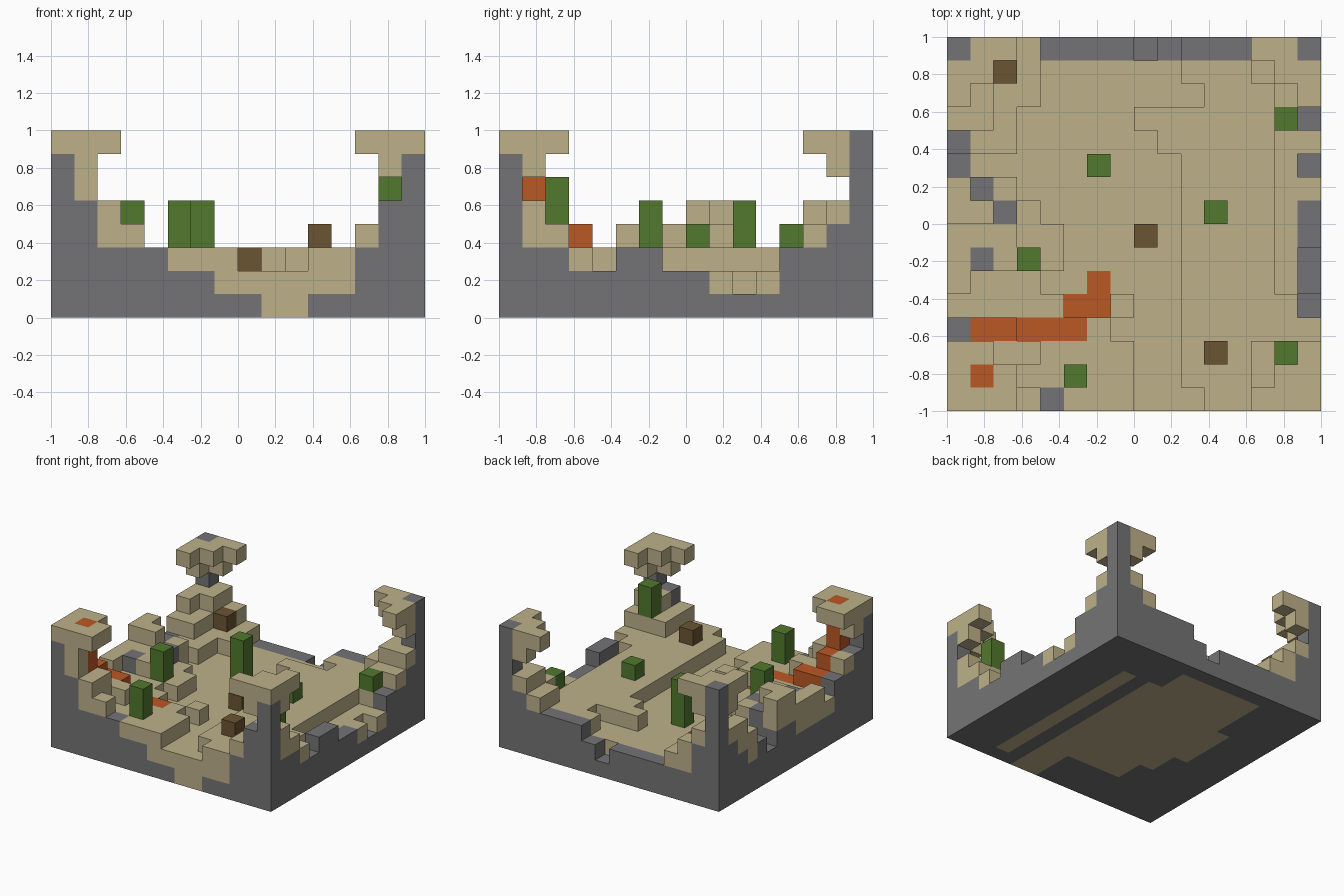
import bpy
import bmesh
from mathutils import Vector

if "Cube" in bpy.data.objects:
    bpy.data.objects.remove(bpy.data.objects["Cube"], do_unlink=True)

SIZE = 16
CELL = 2 / SIZE
height = {}   # terrain height of each column, in cells
rock = {}     # how far up each column is stone
blocks = {}   # occupied cells and their material


def cells(area):
    """Columns of a rectangle: first and last x, first and last row from the back."""
    west, east, back, front = area
    return [(i, j) for i in range(west, east + 1) for j in range(back, front + 1)]


def terrace(level, *areas):
    for area in areas:
        for column in cells(area):
            height[column] = level


def stone_level(level, *areas):
    for area in areas:
        for column in cells(area):
            rock[column] = level


def fill(kind, bottom, top, *areas):
    for area in areas:
        for i, j in cells(area):
            for k in range(bottom, top):
                blocks[i, j, k] = kind


# Valley floor and the banks on both sides
terrace(2, (0, 15, 0, 15))
terrace(3, (0, 3, 0, 2), (0, 2, 3, 4), (0, 2, 6, 6), (0, 3, 7, 7),
        (0, 4, 8, 9), (0, 3, 10, 10), (0, 4, 11, 11), (0, 6, 12, 12),
        (0, 7, 13, 15), (7, 7, 11, 11))
terrace(3, (10, 15, 0, 1), (11, 15, 2, 2), (8, 15, 3, 3), (9, 15, 4, 4),
        (10, 15, 5, 14), (11, 15, 15, 15))

# Gully and notches along the edges
terrace(2, (14, 14, 4, 10), (15, 15, 4, 8), (15, 15, 11, 11))
terrace(1, (15, 15, 5, 5), (8, 8, 0, 0))

# Upper ledges
terrace(4, (0, 2, 0, 0), (0, 1, 1, 3), (0, 2, 6, 9), (0, 0, 10, 10),
        (0, 0, 12, 12), (0, 2, 13, 15), (3, 3, 13, 13), (3, 3, 15, 15))
terrace(3, (2, 2, 1, 2))
terrace(4, (13, 15, 13, 15), (13, 15, 0, 1), (14, 15, 2, 2))
terrace(5, (0, 1, 0, 1), (0, 0, 2, 2), (0, 0, 6, 7), (1, 1, 7, 7),
        (0, 1, 13, 15), (2, 2, 14, 15), (14, 15, 14, 15), (14, 15, 0, 1))

# Stone bed, with sand reaching the underside in the middle
stone_level(1, (0, 15, 0, 15))
stone_level(0, (4, 9, 1, 10), (3, 3, 5, 8), (5, 8, 11, 12),
            (9, 10, 3, 14), (12, 12, 3, 14))

# Stone rising along the four outer walls
front_wall = "ffddd" + "ccbb" + "aabb" + "dfh"
back_wall = "iecc" + "cccc" + "bc" + "dddd" + "ei"
right_wall = "iedd" + "bbb" + "cc" + "ddcc" + "ddh"
left_wall = "iedc" + "dcdd" + "cccc" + "eefh"
for n in range(SIZE):
    for column, wall in (((n, SIZE - 1), front_wall), ((n, 0), back_wall),
                         ((SIZE - 1, n), right_wall), ((0, n), left_wall)):
        rock[column] = ord(wall[n]) - ord("a")

# Bare stone outcrops
stone_level(4, (1, 1, 6, 6), (2, 2, 7, 7), (1, 1, 9, 9))

for (i, j), top in height.items():
    for k in range(top):
        blocks[i, j, k] = "stone" if k < rock[i, j] else "sand"

# Corner towers with overhanging sand canopies
last = SIZE - 1
for x, y, cap in ((0, 0, "stone"), (last, 0, "stone"),
                  (0, last, "sand"), (last, last, "sand")):
    dx = 1 if x == 0 else -1
    dy = 1 if y == 0 else -1
    for reach, layer in ((3, 7), (2, 6)):
        for a in range(reach):
            for b in range(reach - a):
                blocks[x + a * dx, y + b * dy, layer] = "sand"
    for k in range(7):
        blocks[x, y, k] = "stone"
    blocks[x, y, 7] = cap
fill("sand", 7, 8, (0, 2, 14, 15), (0, 1, 13, 13))
fill("sand", 5, 7, (1, 1, 15, 15))

# Lava fall and stream
fill("lava", 4, 8, (1, 1, 14, 14))
fill("lava", 3, 5, (1, 1, 13, 13))
fill("lava", 3, 4, (1, 2, 12, 12))
fill("lava", 2, 3, (3, 5, 12, 12))
fill("lava", 1, 2, (5, 6, 11, 11), (6, 6, 10, 10))

# Cacti; the ground below the taller ones is lowered to their foot
blocks.pop((3, 9, 3), None)
fill("cactus", 3, 5, (3, 3, 9, 9), (5, 5, 14, 14))
fill("cactus", 2, 5, (6, 6, 5, 5))
fill("cactus", 3, 4, (11, 11, 7, 7), (14, 14, 3, 3))
fill("cactus", 4, 6, (14, 14, 13, 13))

# Dry shrubs
fill("shrub", 3, 4, (2, 2, 1, 1), (11, 11, 13, 13))
fill("shrub", 2, 3, (8, 8, 8, 8))


def material(name, colour):
    mat = bpy.data.materials.new(name)
    mat.use_nodes = True
    mat.diffuse_color = (*colour, 1)
    mat.node_tree.nodes["Principled BSDF"].inputs["Base Color"].default_value = (*colour, 1)
    return mat


def block_mesh(kind, name, mat):
    """Join the exposed sides of all cells of one kind."""
    bm = bmesh.new()
    axes = [Vector(v) for v in ((1, 0, 0), (0, 1, 0), (0, 0, 1))]
    for (i, j, k), found in blocks.items():
        if found != kind:
            continue
        centre = Vector((i + 0.5 - SIZE / 2, SIZE / 2 - j - 0.5, k + 0.5))
        for n in range(3):
            for side in (1, -1):
                normal = axes[n] * side
                beside = (i + int(normal.x), j - int(normal.y), k + int(normal.z))
                if beside in blocks:
                    continue
                u, v = axes[(n + 1) % 3], axes[(n + 2) % 3] * side
                corners = (-u - v, u - v, u + v, v - u)
                bm.faces.new([bm.verts.new((centre + (normal + c) / 2) * CELL)
                              for c in corners])
    bmesh.ops.remove_doubles(bm, verts=bm.verts, dist=CELL / 100)
    mesh = bpy.data.meshes.new(name)
    bm.to_mesh(mesh)
    bm.free()
    mesh.materials.append(mat)
    bpy.context.collection.objects.link(bpy.data.objects.new(name, mesh))


for kind, name, mat_name, colour in (
        ("stone", "stone_bed", "grey stone", (0.175, 0.175, 0.18)),
        ("sand", "sand_terraces", "pale sand", (0.51, 0.44, 0.255)),
        ("lava", "lava_stream", "orange lava", (0.5, 0.098, 0.017)),
        ("cactus", "cacti", "cactus green", (0.085, 0.19, 0.027)),
        ("shrub", "dry_shrubs", "dry brown", (0.147, 0.089, 0.033))):
    block_mesh(kind, name, material(mat_name, colour))
